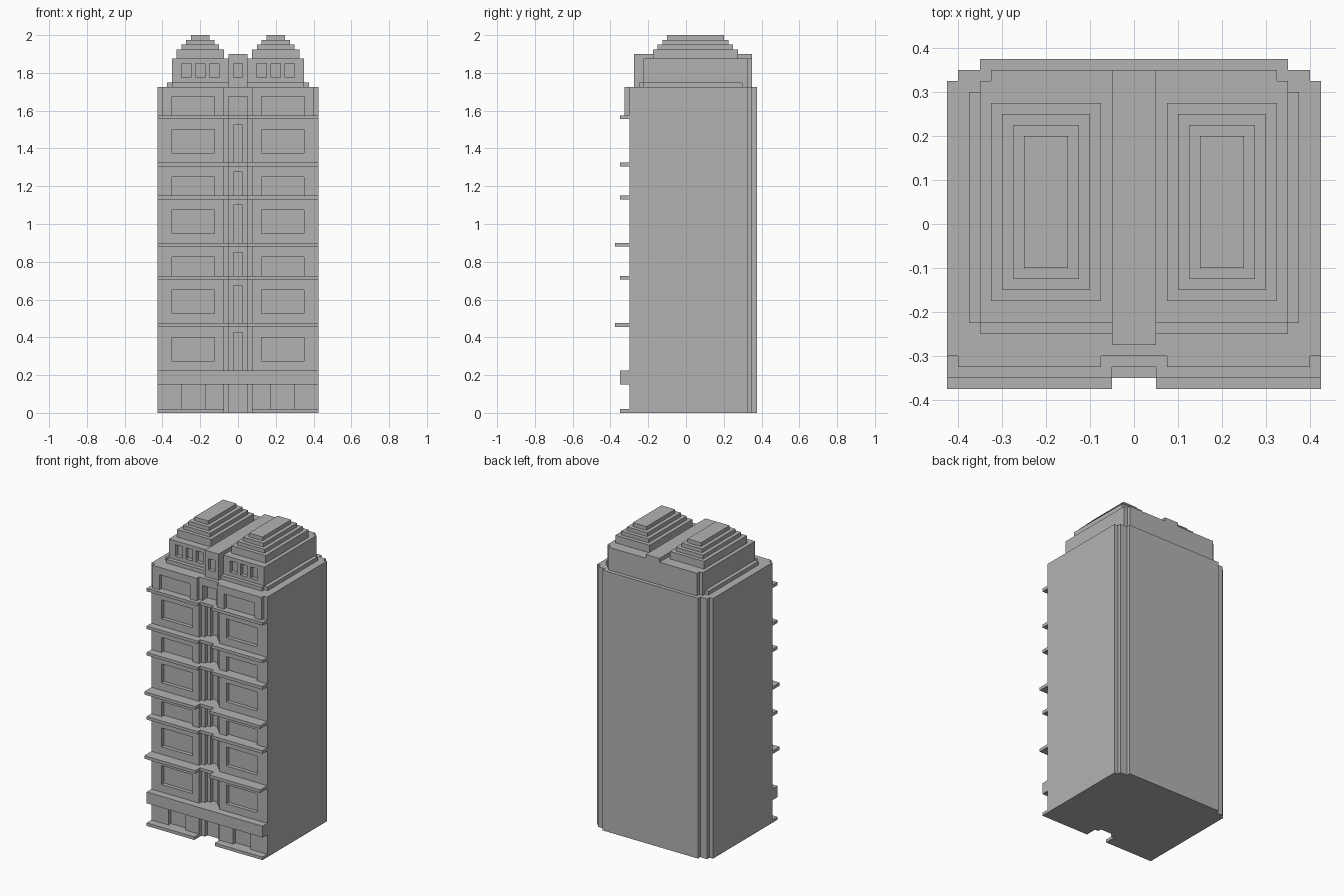
import bpy, bmesh

if "Cube" in bpy.data.objects:
    bpy.data.objects.remove(bpy.data.objects["Cube"], do_unlink=True)

stone = bpy.data.materials.new("grey stone")
stone.use_nodes = True
GREY = (0.45, 0.45, 0.45, 1)
stone.diffuse_color = GREY
stone.node_tree.nodes["Principled BSDF"].inputs["Base Color"].default_value = GREY


def add_box(bm, x0, x1, y0, y1, z0, z1):
    r = bmesh.ops.create_cube(bm, size=1)
    for v in r["verts"]:
        v.co.x = x1 if v.co.x > 0 else x0
        v.co.y = y1 if v.co.y > 0 else y0
        v.co.z = z1 if v.co.z > 0 else z0


def finish(name, bm):
    bmesh.ops.recalc_face_normals(bm, faces=bm.faces)
    me = bpy.data.meshes.new(name)
    bm.to_mesh(me)
    bm.free()
    me.materials.append(stone)
    ob = bpy.data.objects.new(name, me)
    bpy.context.collection.objects.link(ob)
    return ob


def boxes(name, dims):
    bm = bmesh.new()
    for d in dims:
        add_box(bm, *d)
    return finish(name, bm)


def prism(name, half, z0, z1):
    """Extrude a plan outline given by its +x half, front to back."""
    outline = half + [(-x, y) for x, y in reversed(half)]
    bm = bmesh.new()
    face = bm.faces.new([bm.verts.new((x, y, z0)) for x, y in outline])
    r = bmesh.ops.extrude_face_region(bm, geom=[face])
    for g in r["geom"]:
        if isinstance(g, bmesh.types.BMVert):
            g.co.z = z1
    return finish(name, bm)


def both(dims):
    """Add the mirrored twin of each box across x = 0."""
    return dims + [(-x1, -x0, *rest) for x0, x1, *rest in dims]


def cut(ob, dims):
    cutter = boxes("cutter", dims)
    cutter.hide_render = True
    mod = ob.modifiers.new("openings", "BOOLEAN")
    mod.operation = "DIFFERENCE"
    mod.solver = "EXACT"
    mod.object = cutter
    bpy.context.view_layer.objects.active = ob
    bpy.ops.object.modifier_apply(modifier=mod.name)
    bpy.data.objects.remove(cutter, do_unlink=True)


ROOF = 1.725
ledge_tops = [0.475, 0.725, 0.9, 1.15, 1.325, 1.575]
deep_ledges = (0.475, 0.9)
floors = [0.225] + ledge_tops[:-1]

# Tower shaft with stepped back corners and a stepped groove up the front
shaft = prism("tower_shaft", [
    (0.05, -0.25), (0.05, -0.275), (0.075, -0.275), (0.075, -0.3),
    (0.425, -0.3), (0.425, 0.325), (0.4, 0.325), (0.4, 0.35),
    (0.35, 0.35), (0.35, 0.375)], 0, ROOF)

# Recessed windows, central slots and ground floor openings
openings = [(0.175, 0.3, -0.4, -0.275, 0.02, 0.15)]
slots = []
for base, top in zip(floors, ledge_tops):
    tall = top - base > 0.2
    low = base + 0.05 if tall else base
    openings.append((0.125, 0.35, -0.4, -0.275, low, low + (0.125 if tall else 0.1)))
    slots.append((-0.025, 0.025, -0.4, -0.225, base, top - 0.05))
cut(shaft, both(openings) + slots)

# Ledges between floors, set back over the groove
for i, top in enumerate(ledge_tops):
    front = -0.375 if top in deep_ledges else -0.35
    prism(f"ledge_{i + 1}", [(0.05, -0.325), (0.05, front), (0.425, front),
                             (0.425, -0.24), (0.05, -0.24)], top - 0.02, top)

# Street level band and plinths
boxes("street_band", [(-0.425, 0.425, -0.35, -0.24, 0.15, 0.225)])
boxes("plinths", both([(0.075, 0.425, -0.35, -0.29, 0, 0.02)]))

# Top floor: projecting panels with windows, and a central surround
panels = boxes("top_floor_panels", both([(0.075, 0.4, -0.325, -0.299, 1.575, ROOF)]))
cut(panels, both([(0.125, 0.35, -0.4, -0.2, 1.575, 1.675)]))
boxes("top_floor_surround",
      both([(0.05, 0.075, -0.3, -0.24, 1.575, 1.675)])
      + [(-0.075, 0.075, -0.3, -0.24, 1.675, ROOF)])

# Rooftop base and twin pavilions with stepped corners
back = [(0.35, 0.325), (0.325, 0.325), (0.325, 0.35)]
prism("roof_base", [(0.35, -0.25), (0.35, -0.225), (0.375, -0.225),
                    (0.375, 0.3), (0.35, 0.3)] + back, ROOF, 1.75)
pavilions = prism("roof_pavilions", [(0.35, -0.225)] + back, 1.75, 1.875)
cut(pavilions, both([(x, x + 0.05, -0.4, -0.2, 1.775, 1.85)
                     for x in (0.1, 0.175, 0.25)]))

# Central roof spine with its own small window
spine = boxes("roof_spine", [(-0.05, 0.05, -0.275, 0.35, ROOF, 1.9)])
cut(spine, [(-0.025, 0.025, -0.4, -0.25, 1.775, 1.85)])

# Stepped pyramids
for i in range(4):
    s = 0.025 * i
    boxes(f"pyramid_step_{i + 1}", both([
        (0.075 + s, 0.325 - s, -0.175 + s, 0.275 - s, 1.875 if i == 0 else 1.9 + s, 1.925 + s)]))
